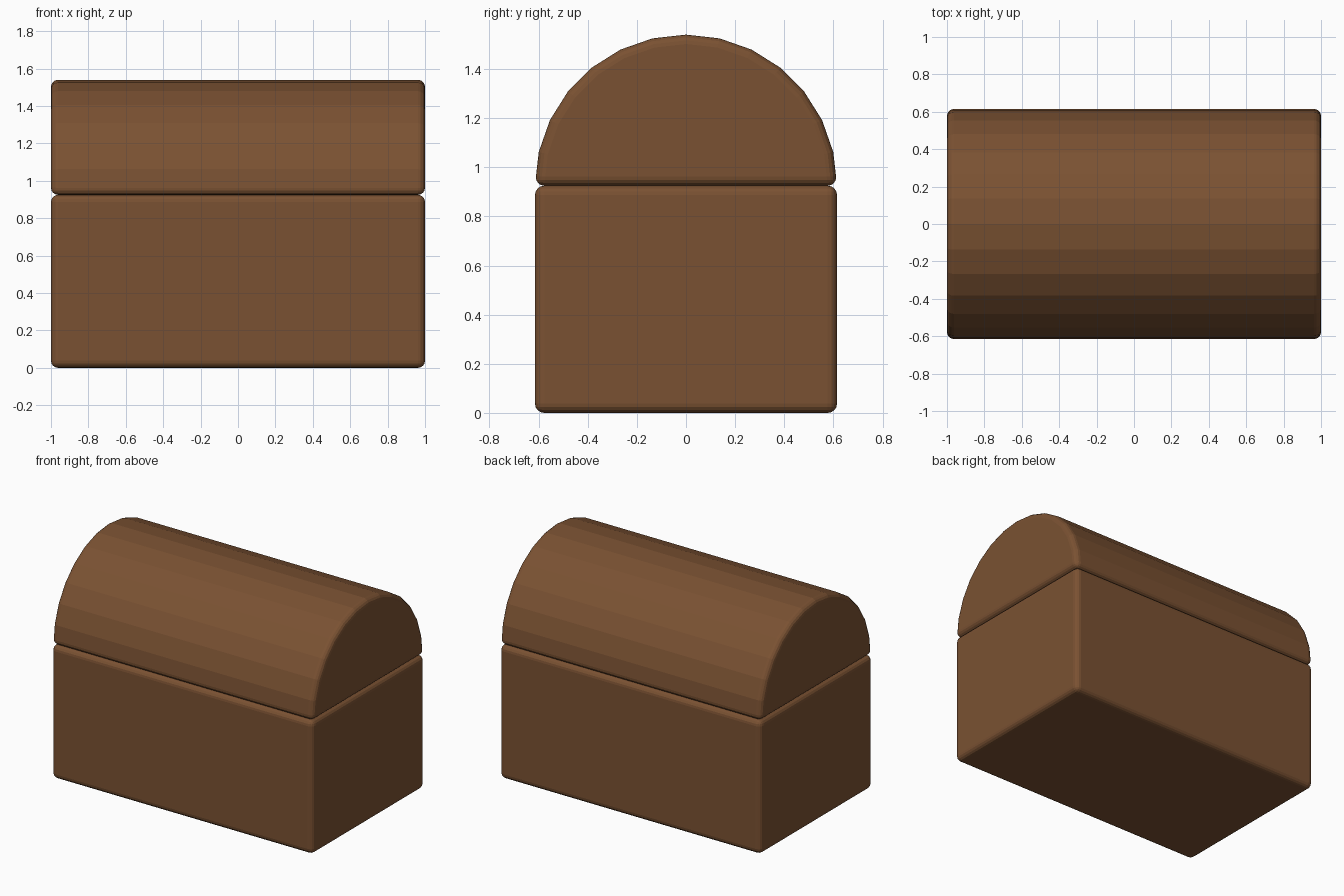
import bpy
import bmesh
from math import sin, cos, pi

cube = bpy.data.objects.get("Cube")
if cube:
    bpy.data.objects.remove(cube, do_unlink=True)

HALF_X, RADIUS, SEAM = 1.0, 0.615, 0.925
SEGMENTS = 14

wood = bpy.data.materials.new("brown_wood")
wood.use_nodes = True
colour = (0.195, 0.083, 0.032, 1)
wood.diffuse_color = colour
wood.node_tree.nodes["Principled BSDF"].inputs["Base Color"].default_value = colour


def extrude_along_x(name, profile):
    """Sweep a closed (y, z) profile across the width and round its sharp edges."""
    bm = bmesh.new()
    end = bm.faces.new([bm.verts.new((-HALF_X, y, z)) for y, z in profile])
    swept = bmesh.ops.extrude_face_region(bm, geom=[end], use_keep_orig=True)
    verts = [v for v in swept["geom"] if isinstance(v, bmesh.types.BMVert)]
    bmesh.ops.translate(bm, verts=verts, vec=(2 * HALF_X, 0, 0))
    bmesh.ops.recalc_face_normals(bm, faces=bm.faces)
    mesh = bpy.data.meshes.new(name)
    bm.to_mesh(mesh)
    bm.free()
    mesh.materials.append(wood)
    obj = bpy.data.objects.new(name, mesh)
    bpy.context.collection.objects.link(obj)
    bevel = obj.modifiers.new("rounded_edges", "BEVEL")
    bevel.width = 0.038
    bevel.segments = 4
    bevel.limit_method = "ANGLE"
    bevel.angle_limit = pi / 6
    return obj


# Chest body
extrude_along_x("chest_body", [(-RADIUS, 0), (RADIUS, 0), (RADIUS, SEAM), (-RADIUS, SEAM)])

# Barrel lid, faceted half cylinder
steps = [pi * i / SEGMENTS for i in range(SEGMENTS + 1)]
extrude_along_x("barrel_lid", [(RADIUS * cos(a), SEAM + RADIUS * sin(a)) for a in steps])
